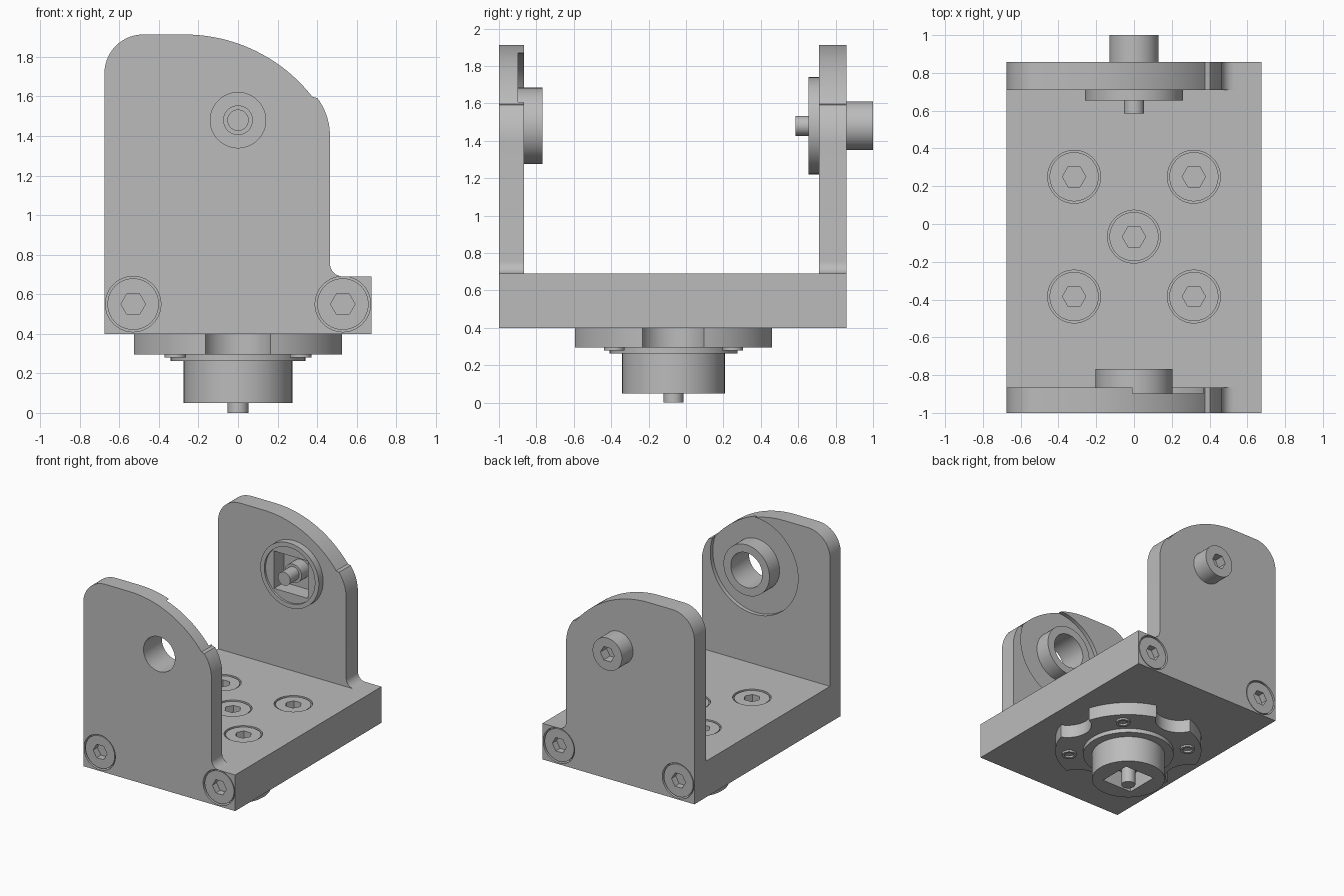
import bpy, bmesh, math
from mathutils import Matrix, Vector

cube = bpy.data.objects.get("Cube")
if cube:
    bpy.data.objects.remove(cube, do_unlink=True)

grey = bpy.data.materials.new("machined_grey")
GREY = (0.5, 0.5, 0.5, 1)
grey.diffuse_color = GREY
grey.use_nodes = True
grey.node_tree.nodes["Principled BSDF"].inputs["Base Color"].default_value = GREY

parts = []
MID_Y, HUB_Z = -0.067, 1.48          # flange axis and pivot axis
F_OUT, F_IN, B_IN, B_OUT = -1, -0.865, 0.71, 0.858
Z_BOT, Z_TOP = 0.4, 0.69


def finish(name, bm):
    bmesh.ops.recalc_face_normals(bm, faces=bm.faces)
    mesh = bpy.data.meshes.new(name)
    bm.to_mesh(mesh)
    bm.free()
    mesh.materials.append(grey)
    ob = bpy.data.objects.new(name, mesh)
    bpy.context.collection.objects.link(ob)
    parts.append(ob)
    return ob


def rod(name, a, b, r, sides=64):
    """Cylinder or prism between two points along an axis."""
    a, b = Vector(a), Vector(b)
    d = b - a
    turn = Matrix.Rotation(math.pi / 2, 4, 'X') if abs(d.y) > abs(d.z) else Matrix()
    spin = Matrix.Rotation(math.pi / sides, 4, 'Z')
    bm = bmesh.new()
    bmesh.ops.create_cone(bm, cap_ends=True, segments=sides, radius1=r, radius2=r,
                          depth=d.length, matrix=Matrix.Translation((a + b) / 2) @ turn @ spin)
    return finish(name, bm)


def box(name, lo, hi):
    lo, hi = Vector(lo), Vector(hi)
    bm = bmesh.new()
    bmesh.ops.create_cube(bm, size=1, matrix=Matrix.Translation((lo + hi) / 2)
                          @ Matrix.Diagonal((*(hi - lo), 1)))
    return finish(name, bm)


def cut(target, *cutters):
    for c in cutters:
        c.hide_render = True
        mod = target.modifiers.new("cut", 'BOOLEAN')
        mod.operation, mod.solver, mod.object = 'DIFFERENCE', 'EXACT', c
        with bpy.context.temp_override(object=target, active_object=target):
            bpy.ops.object.modifier_apply(modifier=mod.name)
        parts.remove(c)
        bpy.data.objects.remove(c, do_unlink=True)


def arc(cx, cz, r, start, end, n):
    angles = [math.radians(start + (end - start) * i / n) for i in range(n + 1)]
    return [(cx + r * math.cos(t), cz + r * math.sin(t)) for t in angles]


def side_plate(name, y0, y1):
    outline = [(0.675, Z_BOT), (0.675, Z_TOP)]
    outline += arc(0.53, 0.755, 0.065, 270, 180, 8)      # shelf fillet
    outline += arc(0.145, 1.4, 0.32, 0, 36.8, 12)        # tight shoulder
    outline += arc(-0.27, 1.093, 0.82, 38, 90, 20)       # long crown
    outline += arc(-0.48, 1.718, 0.195, 90, 180, 14)     # far corner
    outline += [(-0.675, Z_BOT)]
    bm = bmesh.new()
    face = bm.faces.new([bm.verts.new((x, y0, z)) for x, z in outline])
    out = bmesh.ops.extrude_face_region(bm, geom=[face])
    bmesh.ops.translate(bm, vec=(0, y1 - y0, 0),
                        verts=[v for v in out["geom"] if isinstance(v, bmesh.types.BMVert)])
    return finish(name, bm)


def socket_screw(name, target, face, normal):
    """Counterbore a part and seat a hex-socket screw in it."""
    p, n = Vector(face), Vector(normal)
    cut(target, rod("bore", p - n * 0.06, p + n * 0.05, 0.14))
    head = rod(name, p - n * 0.08, p - n * 0.006, 0.13)
    cut(head, rod("hex", p - n * 0.065, p + n * 0.05, 0.062, 6))


# Bed and side plates
bed = box("base_bed", (-0.675, F_IN, Z_BOT), (0.675, B_IN, Z_TOP))
front = side_plate("front_plate", F_OUT, F_IN)
back = side_plate("back_plate", B_IN, B_OUT)

# Front bearing: round pocket, bored boss
floor = -0.897
cut(front, rod("pocket", (0, floor, HUB_Z), (0, -0.8, HUB_Z), 0.39, 96),
    rod("bore", (0, -1.1, HUB_Z), (0, -0.8, HUB_Z), 0.14))
boss = rod("bearing_boss", (0, floor, HUB_Z), (0, -0.768, HUB_Z), 0.204)
cut(boss, rod("bore", (0, -1.1, HUB_Z), (0, -0.7, HUB_Z), 0.14))

# Back hub: disc with rim, square recess, stepped pin
hub = rod("hub_disc", (0, 0.655, HUB_Z), (0, B_IN, HUB_Z), 0.26)
cut(hub, rod("rim", (0, 0.6, HUB_Z), (0, 0.672, HUB_Z), 0.225))
SQ = 0.15
for part in (hub, back):
    cut(part, box("square", (-SQ, 0.6, HUB_Z - SQ), (SQ, 0.8, HUB_Z + SQ)))
rod("hub_pin", (0, 0.585, HUB_Z), (0, 0.81, HUB_Z), 0.054, 32)
rod("hub_pin_sleeve", (0, 0.7, HUB_Z), (0, 0.81, HUB_Z), 0.075, 32)

# Knob on the back
knob = rod("back_knob", (0, 0.83, HUB_Z), (0, 1, HUB_Z), 0.13)
cut(knob, rod("hex", (0, 0.92, HUB_Z), (0, 1.1, HUB_Z), 0.062, 6))

# Screws in the plates and the bed
for x in (-0.53, 0.53):
    socket_screw("front_plate_screw", front, (x, F_OUT, 0.55), (0, -1, 0))
    socket_screw("back_plate_screw", back, (x, B_OUT, 0.55), (0, 1, 0))
OFF = 0.317
corners = [(sx * OFF, MID_Y + sy * OFF) for sx in (-1, 1) for sy in (-1, 1)]
for x, y in corners + [(0, MID_Y)]:
    socket_screw("bed_screw", bed, (x, y, Z_TOP), (0, 0, 1))

# Scalloped flange under the bed
flange = rod("flange", (0, MID_Y, 0.295), (0, MID_Y, Z_BOT), 0.552, 96)
for dx, dy in ((1, 0), (-1, 0), (0, 1), (0, -1)):
    x, y = dx * 0.6, MID_Y + dy * 0.6
    cut(flange, rod("scallop", (x, y, 0.2), (x, y, 0.5), 0.18))
for x, y in corners:
    end = rod("flange_screw_end", (x, y, 0.28), (x, y, 0.31), 0.055, 32)
    cut(end, rod("hole", (x, y, 0.2), (x, y, 0.302), 0.035, 32))

# Output hub with square recess and pin
rod("flange_collar", (0, MID_Y, 0.262), (0, MID_Y, 0.3), 0.342)
drive = rod("drive_hub", (0, MID_Y, 0.05), (0, MID_Y, 0.27), 0.275)
SQ = 0.135
cut(drive, box("square", (-SQ, MID_Y - SQ, 0), (SQ, MID_Y + SQ, 0.19)))
rod("drive_pin", (0, MID_Y, 0), (0, MID_Y, 0.2), 0.053, 32)

# Smooth the round walls, keep the edges sharp
bpy.ops.object.select_all(action='DESELECT')
for ob in parts:
    ob.select_set(True)
bpy.context.view_layer.objects.active = parts[0]
bpy.ops.object.shade_smooth_by_angle(angle=math.radians(30))
